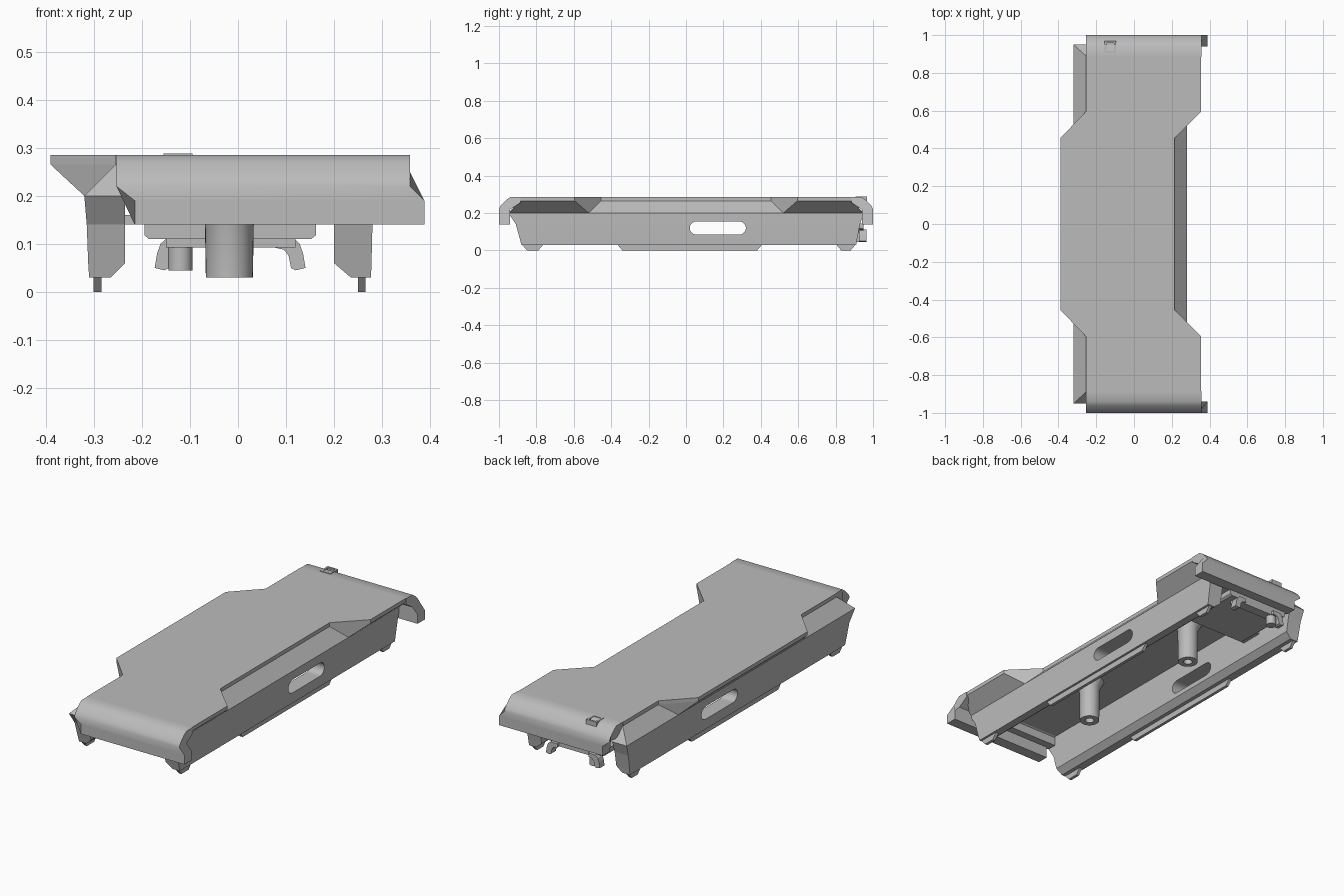
import bpy
import bmesh
import math

cube = bpy.data.objects.get("Cube")
if cube:
    bpy.data.objects.remove(cube)

grey = bpy.data.materials.new("plain_grey")
grey.use_nodes = True
grey.diffuse_color = (0.5, 0.5, 0.5, 1)
grey.node_tree.nodes["Principled BSDF"].inputs["Base Color"].default_value = (0.5, 0.5, 0.5, 1)


def finish(name, bm, smooth=False):
    bmesh.ops.remove_doubles(bm, verts=bm.verts, dist=0.0005)
    bmesh.ops.recalc_face_normals(bm, faces=bm.faces)
    mesh = bpy.data.meshes.new(name)
    bm.to_mesh(mesh)
    bm.free()
    mesh.materials.append(grey)
    obj = bpy.data.objects.new(name, mesh)
    bpy.context.collection.objects.link(obj)
    if smooth:
        bpy.ops.object.select_all(action='DESELECT')
        obj.select_set(True)
        bpy.context.view_layer.objects.active = obj
        bpy.ops.object.shade_smooth_by_angle(angle=math.radians(35))
    return obj


def loft(name, rings, smooth=False, closed=False):
    """Skin rings of equal length; cap the ends unless closed into a loop."""
    bm = bmesh.new()
    rows = [[bm.verts.new(p) for p in ring] for ring in rings]
    pairs = list(zip(rows, rows[1:]))
    if closed:
        pairs.append((rows[-1], rows[0]))
    else:
        bm.faces.new(rows[0])
        bm.faces.new(rows[-1])
    for a, b in pairs:
        for i in range(len(a)):
            j = (i + 1) % len(a)
            bm.faces.new((a[i], a[j], b[j], b[i]))
    return finish(name, bm, smooth)


def box(name, x0, x1, y0, y1, z0, z1):
    return loft(name, [rect(x0, x1, y0, y1, z) for z in (z0, z1)])


def rect(x0, x1, y0, y1, z):
    return [(x0, y0, z), (x1, y0, z), (x1, y1, z), (x0, y1, z)]


def prism_y(name, pts, y0, y1, smooth=False):
    return loft(name, [[(x, y, z) for x, z in pts] for y in (y0, y1)], smooth)


def prism_x(name, pts, x0, x1):
    return loft(name, [[(x, y, z) for y, z in pts] for x in (x0, x1)])


def tube(name, x, y, profile, sides=32):
    """Turn a closed radius/height profile about a vertical axis."""
    rings = []
    for i in range(sides):
        a = 2 * math.pi * i / sides
        rings.append([(x + r * math.cos(a), y + r * math.sin(a), z) for r, z in profile])
    return loft(name, rings, smooth=True, closed=True)


def cut(obj, cutter):
    mod = obj.modifiers.new("cut", 'BOOLEAN')
    mod.operation = 'DIFFERENCE'
    mod.solver = 'EXACT'
    mod.object = cutter
    bpy.context.view_layer.objects.active = obj
    bpy.ops.object.modifier_apply(modifier=mod.name)
    bpy.data.objects.remove(cutter)


# Cover: stepped top outline blended down to a plain rectangle
E, A, B, M = 0.89, 0.595, 0.455, 0.52
right = [(0.355, -E), (0.355, -A), (0.215, -B), (0.215, B), (0.355, A), (0.355, E)]
left = [(-0.255, E), (-0.255, A), (-0.39, B), (-0.39, -B), (-0.255, -A), (-0.255, -E)]
ys = [-0.95, -M, -M, M, M, 0.95]
low = [(0.28, y, 0.2) for y in ys] + [(-0.32, -y, 0.2) for y in ys]
outline = right + left
cover = loft("cover", [low] + [[(x, y, z) for x, y in outline] for z in (0.265, 0.285)])
cut(cover, box("cover_hollow", -0.235, 0.2, -0.9, 0.9, 0.1, 0.25))

# Side walls with a chamfered lower inner edge and a rounded slot
slot = []
for i in range(24):
    a = -math.pi / 2 + math.pi * (i if i < 12 else i - 1) / 11
    mid = 0.285 if i < 12 else 0.055
    slot.append((mid + 0.035 * math.cos(a), 0.12 + 0.035 * math.sin(a)))
levels = [(0.03, -0.88, 0.91), (0.06, -0.888, 0.915), (0.14, -0.91, 0.93), (0.2, -0.95, 0.95)]
sides = {
    "right": ([-0.31, -0.312, -0.315, -0.32], [-0.265, -0.235, -0.235, -0.235], -0.2925),
    "left": ([0.277, 0.278, 0.28, 0.28], [0.235, 0.2, 0.2, 0.2], 0.2575),
}
for side, (outer, inner, foot_x) in sides.items():
    rings = [rect(o, i, y0, y1, z) for o, i, (z, y0, y1) in zip(outer, inner, levels)]
    wall = loft(side + "_wall", rings)
    mid = foot_x
    cut(wall, prism_x("slot_cutter", slot, mid - 0.2, mid + 0.2))
    # Feet and centre rail under each wall
    for part, y0, y1 in (("front_foot", -0.88, -0.76), ("rail", -0.37, 0.41), ("back_foot", 0.8, 0.91)):
        pts = [(y0, 0.035), (y0 + 0.03, 0), (y1 - 0.03, 0), (y1, 0.035)]
        prism_x(side + "_" + part, pts, foot_x - 0.008, foot_x + 0.008)
    # Small ledge inside the wall
    step = 0.025 if foot_x < 0 else -0.025
    x0, x1 = sorted((inner[2], inner[2] + step))
    box(side + "_ledge", x0, x1, 0.58, 0.7, 0.14, 0.16)

# End bumpers: curved outside, with the lower part shifted sideways
section = [(0.885, 0.285), (0.94, 0.285), (0.962, 0.27), (0.982, 0.25), (0.994, 0.235),
           (1, 0.22), (1, 0.19), (1, 0.14), (0.94, 0.14), (0.94, 0.19), (0.94, 0.22), (0.885, 0.255)]
for name, s in (("front_bumper", -1), ("back_bumper", 1)):
    ends = [[(-0.215 if z < 0.2 else -0.253, s * y, z) for y, z in section],
            [(0.388 if z < 0.2 else 0.358, s * y, z) for y, z in section]]
    loft(name, ends, smooth=True)

# Hollow screw posts hanging from the cover
post = [(0.075, 0.255), (0.052, 0.21), (0.049, 0.03), (0.022, 0.03), (0.022, 0.18), (0.001, 0.18), (0.001, 0.255)]
for name, y in (("front_post", -0.37), ("back_post", 0.4)):
    tube(name, -0.018, y, post)

# Latch plate, block, hooks and pin at the back
plate = [(-0.195, 0.145), (-0.195, 0.118), (-0.185, 0.11), (0.152, 0.11), (0.162, 0.118), (0.162, 0.145)]
prism_y("latch_plate", plate, 0.62, 0.95)
box("latch_block", -0.15, 0.12, 0.9, 0.95, 0.093, 0.112)
hook = [(0.132, 0.112), (0.09, 0.112), (0.09, 0.093), (0.112, 0.088), (0.122, 0.075),
        (0.127, 0.05), (0.137, 0.045), (0.157, 0.05), (0.152, 0.08), (0.145, 0.1)]
for name, s in (("left_hook", 1), ("right_hook", -1)):
    prism_y(name, [(-0.0165 + s * x, z) for x, z in hook], 0.925, 0.965)
tube("latch_pin", -0.12, 0.93, [(0.025, 0.1), (0.025, 0.045), (0.001, 0.045), (0.001, 0.1)])

# Small square button with a recess on the top edge
button = box("top_button", -0.155, -0.095, 0.905, 0.968, 0.24, 0.288)
cut(button, box("button_recess", -0.145, -0.105, 0.915, 0.958, 0.28, 0.3))
